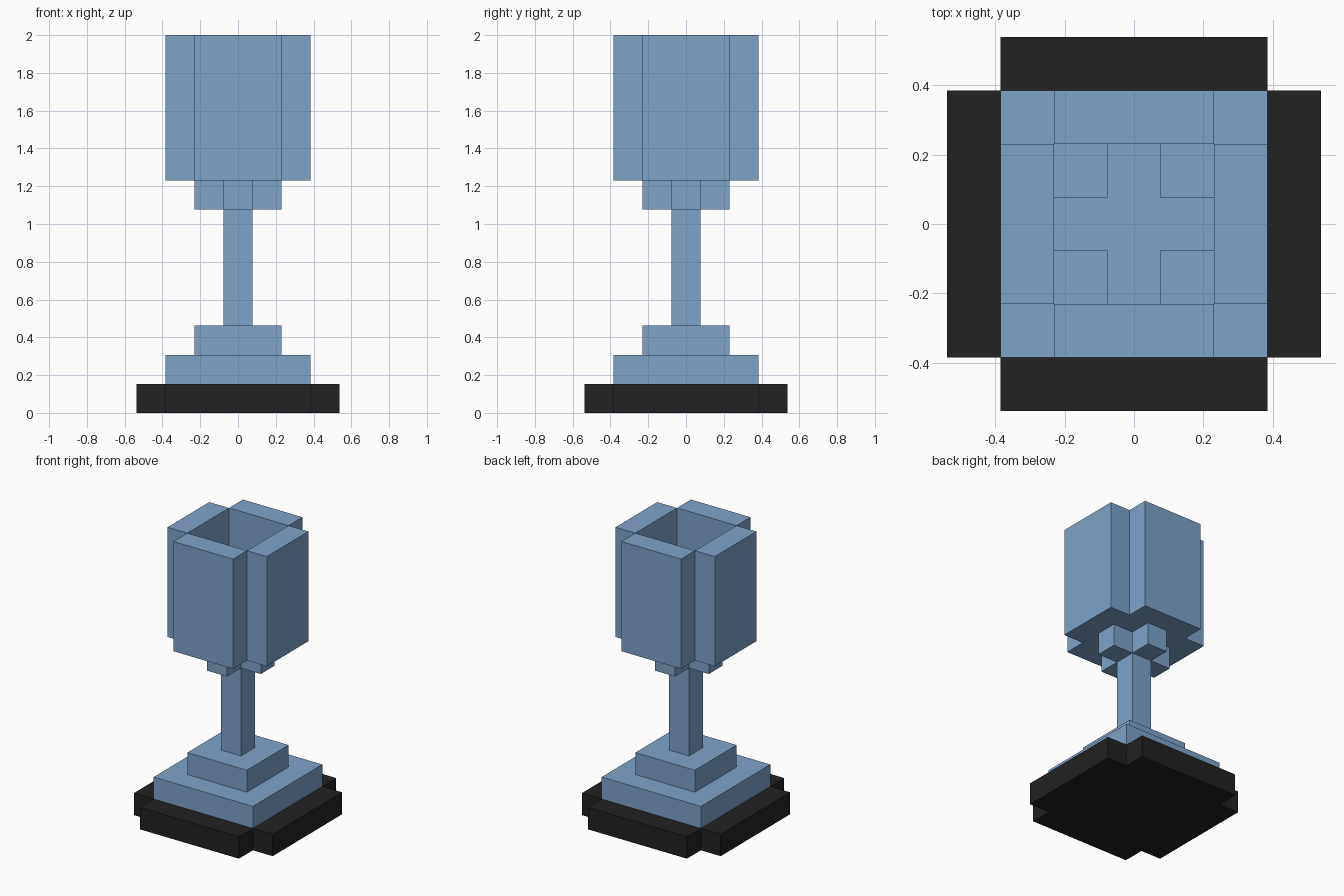
import bpy, bmesh
from mathutils import Vector

if "Cube" in bpy.data.objects:
    bpy.data.objects.remove(bpy.data.objects["Cube"])

U = 2 / 13  # edge of one block; the model is 13 blocks tall


def material(name, rgb):
    m = bpy.data.materials.new(name)
    m.diffuse_color = (*rgb, 1)
    m.use_nodes = True
    m.node_tree.nodes["Principled BSDF"].inputs["Base Color"].default_value = m.diffuse_color
    return m


blue = material("steel blue", (0.212, 0.366, 0.584))
black = material("black", (0.016, 0.016, 0.016))


def blocks(half, z0, z1, keep=lambda x, y: True):
    """Set of block cells in a square layer stack, filtered by a plan rule."""
    r = range(-half, half + 1)
    return {(x, y, z) for x in r for y in r for z in range(z0, z1) if keep(x, y)}


def no_corners(h):
    return lambda x, y: not (abs(x) == h and abs(y) == h)


parts = {
    # notched foot plate and the stepped base
    "foot_plate": (blocks(3, 0, 1, no_corners(3)), black),
    "lower_step": (blocks(2, 1, 2), blue),
    "upper_step": (blocks(1, 2, 3), blue),
    # thin stem and cross-shaped cup bottom
    "stem": (blocks(0, 3, 7), blue),
    "cup_bottom": (blocks(1, 7, 8, no_corners(1)), blue),
    # four walls with notched corners, and fillers closing the floor corners
    "cup_walls": (blocks(2, 8, 13, lambda x, y: (abs(x) == 2) != (abs(y) == 2))
                  | blocks(1, 8, 9, lambda x, y: abs(x) == abs(y) == 1), blue),
}
solid = set().union(*(cells for cells, _ in parts.values()))


def build(name, cells, mat):
    """Make a mesh from only the exposed block faces."""
    bm = bmesh.new()
    for c in cells:
        centre = Vector((c[0], c[1], c[2] + 0.5))
        for axis in range(3):
            for s in (-1, 1):
                n = [0, 0, 0]
                n[axis] = s
                if tuple(a + b for a, b in zip(c, n)) in solid:
                    continue
                n = Vector(n)
                a = Vector([1.0 if i == (axis + 1) % 3 else 0.0 for i in range(3)])
                b = n.cross(a)
                quad = [(centre + (n + a * i + b * j) / 2) * U
                        for i, j in ((-1, -1), (1, -1), (1, 1), (-1, 1))]
                bm.faces.new([bm.verts.new(v) for v in quad])
    bmesh.ops.remove_doubles(bm, verts=bm.verts, dist=0.001)
    mesh = bpy.data.meshes.new(name)
    bm.to_mesh(mesh)
    bm.free()
    mesh.materials.append(mat)
    bpy.context.collection.objects.link(bpy.data.objects.new(name, mesh))


for name, (cells, mat) in parts.items():
    build(name, cells, mat)
